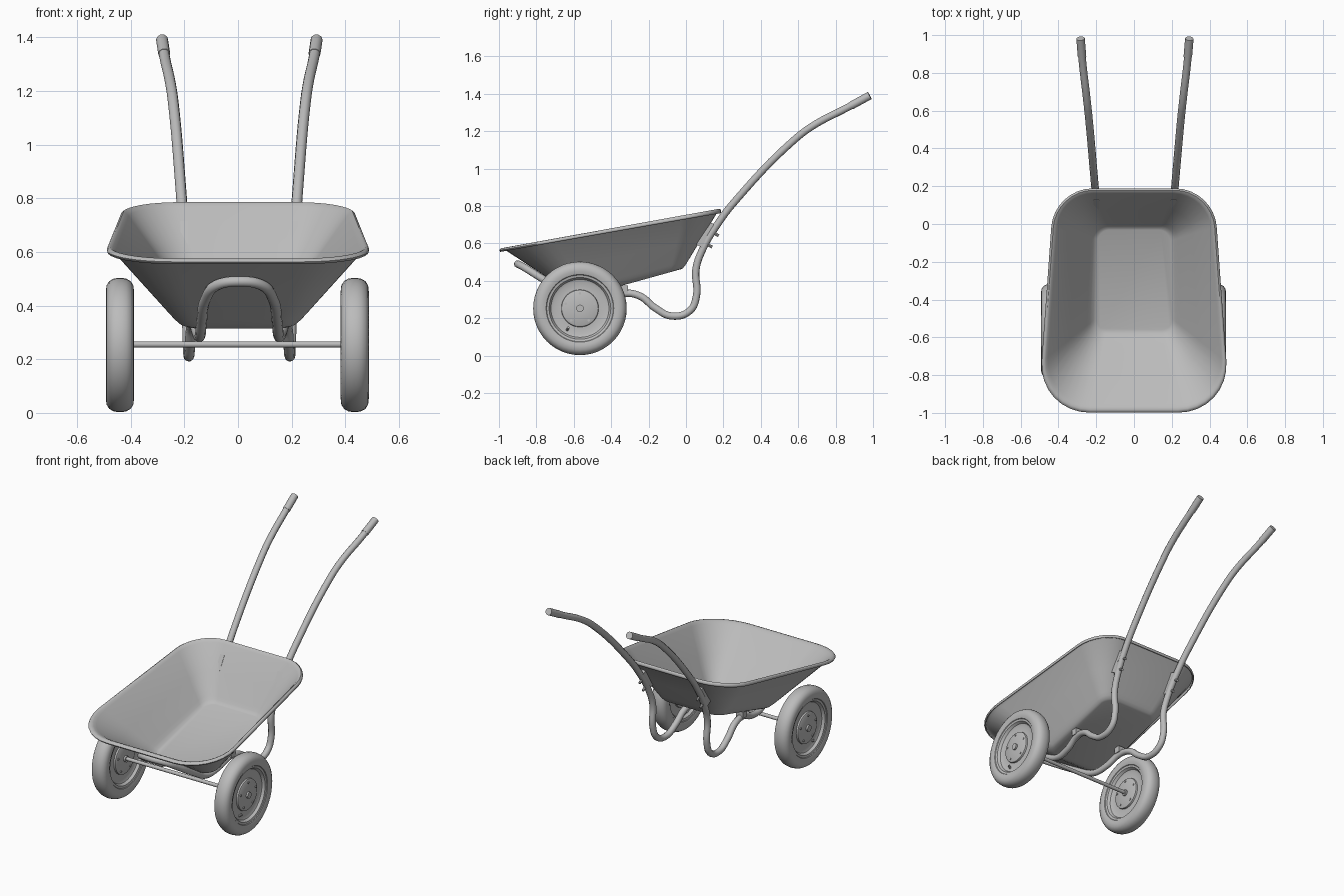
import bpy, bmesh, math
from mathutils import Vector, Matrix

cube = bpy.data.objects.get("Cube")
if cube:
    bpy.data.objects.remove(cube)

grey = bpy.data.materials.new("plain_grey")
grey.use_nodes = True
grey.diffuse_color = (0.5, 0.5, 0.5, 1)
grey.node_tree.nodes["Principled BSDF"].inputs["Base Color"].default_value = (0.5, 0.5, 0.5, 1)


def add_object(name, mesh, angle=40):
    ob = bpy.data.objects.new(name, mesh)
    bpy.context.collection.objects.link(ob)
    mesh.materials.clear()
    mesh.materials.append(grey)
    bpy.ops.object.select_all(action='DESELECT')
    ob.select_set(True)
    bpy.context.view_layer.objects.active = ob
    bpy.ops.object.shade_smooth_by_angle(angle=math.radians(angle))
    return ob


def from_bmesh(name, bm, angle=40):
    bmesh.ops.recalc_face_normals(bm, faces=bm.faces)
    mesh = bpy.data.meshes.new(name)
    bm.to_mesh(mesh)
    bm.free()
    return add_object(name, mesh, angle)


def tube(name, points, radius):
    """Smooth round tube through the points."""
    curve = bpy.data.curves.new(name + "_path", 'CURVE')
    curve.dimensions = '3D'
    curve.bevel_depth = radius
    curve.bevel_resolution = 3
    curve.resolution_u = 8
    curve.use_fill_caps = True
    spline = curve.splines.new('BEZIER')
    spline.bezier_points.add(len(points) - 1)
    for bp, p in zip(spline.bezier_points, points):
        bp.co = p
        bp.handle_left_type = bp.handle_right_type = 'AUTO'
    temp = bpy.data.objects.new(name + "_path", curve)
    bpy.context.collection.objects.link(temp)
    bpy.context.view_layer.update()
    mesh = bpy.data.meshes.new_from_object(temp.evaluated_get(bpy.context.evaluated_depsgraph_get()))
    bpy.data.objects.remove(temp)
    return add_object(name, mesh)


def rod(bm, start, end, radius, sides=12):
    """Cylinder between two points."""
    a, b = Vector(start), Vector(end)
    turn = (b - a).to_track_quat('Z', 'Y').to_matrix().to_4x4()
    bmesh.ops.create_cone(bm, cap_ends=True, segments=sides, radius1=radius, radius2=radius,
                          depth=(b - a).length, matrix=Matrix.Translation((a + b) / 2) @ turn)


# Tray: rounded, tapered rings from the sloping floor to the rolled rim
FLOOR = dict(yf=-0.56, yb=-0.03, wf=0.205, wb=0.19, rf=0.06, rb=0.06, zf=0.318, zb=0.465)
RIM = dict(yf=-0.995, yb=0.185, wf=0.505, wb=0.42, rf=0.27, rb=0.2, zf=0.572, zb=0.782)


def tray_ring(h, v, steps=8):
    p = {k: FLOOR[k] + (RIM[k] - FLOOR[k]) * (v if k[0] == 'z' else h) for k in FLOOR}
    ring = []
    for sx, sy, start in ((1, 1, 0), (-1, 1, 90), (-1, -1, 180), (1, -1, 270)):
        r = p['rb'] if sy > 0 else p['rf']
        for i in range(steps + 1):
            a = math.radians(start + 90 * i / steps)
            y = (p['yb'] if sy > 0 else p['yf']) - sy * r + r * math.sin(a)
            s = (y - p['yf']) / (p['yb'] - p['yf'])
            width = p['wf'] + (p['wb'] - p['wf']) * s
            x = sx * (width - r) + r * math.cos(a)
            ring.append((x, y, p['zf'] + (p['zb'] - p['zf']) * s))
    return ring


bm = bmesh.new()
levels = [(0, 0), (0.05, 0.015), (0.11, 0.065), (0.17, 0.13), (0.5, 0.5), (0.9, 0.95),
          (0.94, 0.985), (0.97, 1), (0.99, 0.99), (1, 0.965), (0.99, 0.94)]
rings = [[bm.verts.new(c) for c in tray_ring(*lv)] for lv in levels]
bm.faces.new(rings[0])
for low, high in zip(rings, rings[1:]):
    for i in range(len(low)):
        j = (i + 1) % len(low)
        bm.faces.new((low[i], low[j], high[j], high[i]))
tray = from_bmesh("tray", bm, 50)
solid = tray.modifiers.new("sheet", 'SOLIDIFY')
solid.thickness = 0.007
solid.offset = 0

# Frame: one bent tube from grip to grip, looping under the nose
CX = 0.005
half = [(0.287, 0.97, 1.385), (0.278, 0.86, 1.325), (0.257, 0.68, 1.23), (0.246, 0.58, 1.155),
        (0.218, 0.27, 0.835), (0.21, 0.18, 0.72), (0.2, 0.085, 0.56), (0.195, 0.053, 0.46),
        (0.193, 0.056, 0.32), (0.19, 0.02, 0.24), (0.188, -0.075, 0.212), (0.184, -0.165, 0.255),
        (0.178, -0.245, 0.318), (0.17, -0.33, 0.333), (0.155, -0.45, 0.292), (0.147, -0.54, 0.286),
        (0.14, -0.66, 0.345), (0.125, -0.79, 0.425), (0.085, -0.87, 0.475), (0, -0.9, 0.49)]
path = [(CX + x, y, z) for x, y, z in half]
path += [(CX - x, y, z) for x, y, z in reversed(half[:-1])]
tube("frame", path, 0.02)

for side, label in ((1, "left"), (-1, "right")):
    # Grip sleeve
    tube(label + "_grip", [(CX + side * 0.28, 0.885, 1.338), (CX + side * 0.288, 0.982, 1.391)], 0.0225)

    # Bracket behind the tray with two bolts, and a clip under the floor
    bm = bmesh.new()
    x = CX + side * 0.205
    along = Vector((0, 0.5, 0.866))
    out = Vector((0, 0.866, -0.5))
    mid = Vector((x, 0.108, 0.645))
    turn = Matrix.Rotation(math.radians(-30), 4, 'X')
    bmesh.ops.create_cube(bm, size=1, matrix=Matrix.Translation(mid) @ turn @ Matrix.Diagonal((0.03, 0.04, 0.14, 1)))
    for s in (-0.04, 0.03):
        rod(bm, mid + along * s, mid + along * s + out * 0.06, 0.008, 8)
    bmesh.ops.create_cube(bm, size=1, matrix=Matrix.Translation((CX + side * 0.17, -0.33, 0.355))
                          @ Matrix.Diagonal((0.05, 0.04, 0.04, 1)))
    from_bmesh(label + "_bracket", bm)

    # Wheel: turned profile of (radius, offset from mid plane), mirrored to the inner face
    face = [(0.018, 0.034), (0.09, 0.034), (0.098, 0.03), (0.1, 0.02), (0.14, 0.018), (0.155, 0.024),
            (0.165, 0.04), (0.178, 0.043), (0.181, 0.047), (0.2, 0.0525), (0.222, 0.05),
            (0.238, 0.04), (0.247, 0.024), (0.25, 0.008)]
    profile = face + [(r, -o) for r, o in reversed(face)]
    hub = Vector((side * 0.4375 - 0.0025, -0.567, 0.253))
    bm = bmesh.new()
    verts = [bm.verts.new((hub.x + side * o, hub.y, hub.z + r)) for r, o in profile]
    edges = [bm.edges.new(pair) for pair in zip(verts, verts[1:])]
    bmesh.ops.spin(bm, geom=verts + edges, cent=hub, axis=(1, 0, 0), angle=math.tau, steps=48)
    bmesh.ops.remove_doubles(bm, verts=bm.verts, dist=0.0002)
    from_bmesh(label + "_wheel", bm, 35)

    # Hub ends, wheel bolts and tyre valve
    bm = bmesh.new()
    rod(bm, hub - Vector((0.045, 0, 0)), hub + Vector((0.045, 0, 0)), 0.02, 16)
    for i in range(5):
        a = math.tau * i / 5
        c = hub + Vector((0, math.sin(a), math.cos(a))) * 0.08
        rod(bm, c - Vector((0.039, 0, 0)), c + Vector((0.039, 0, 0)), 0.007, 8)
    valve = hub + Vector((side * 0.015, -0.068, -0.115))
    rod(bm, valve, valve + Vector((side * 0.02, 0.006, 0.012)), 0.007, 8)
    from_bmesh(label + "_wheel_fittings", bm)

# Axle
bm = bmesh.new()
rod(bm, (-0.44, -0.567, 0.255), (0.435, -0.567, 0.255), 0.0115, 16)
from_bmesh("axle", bm)
